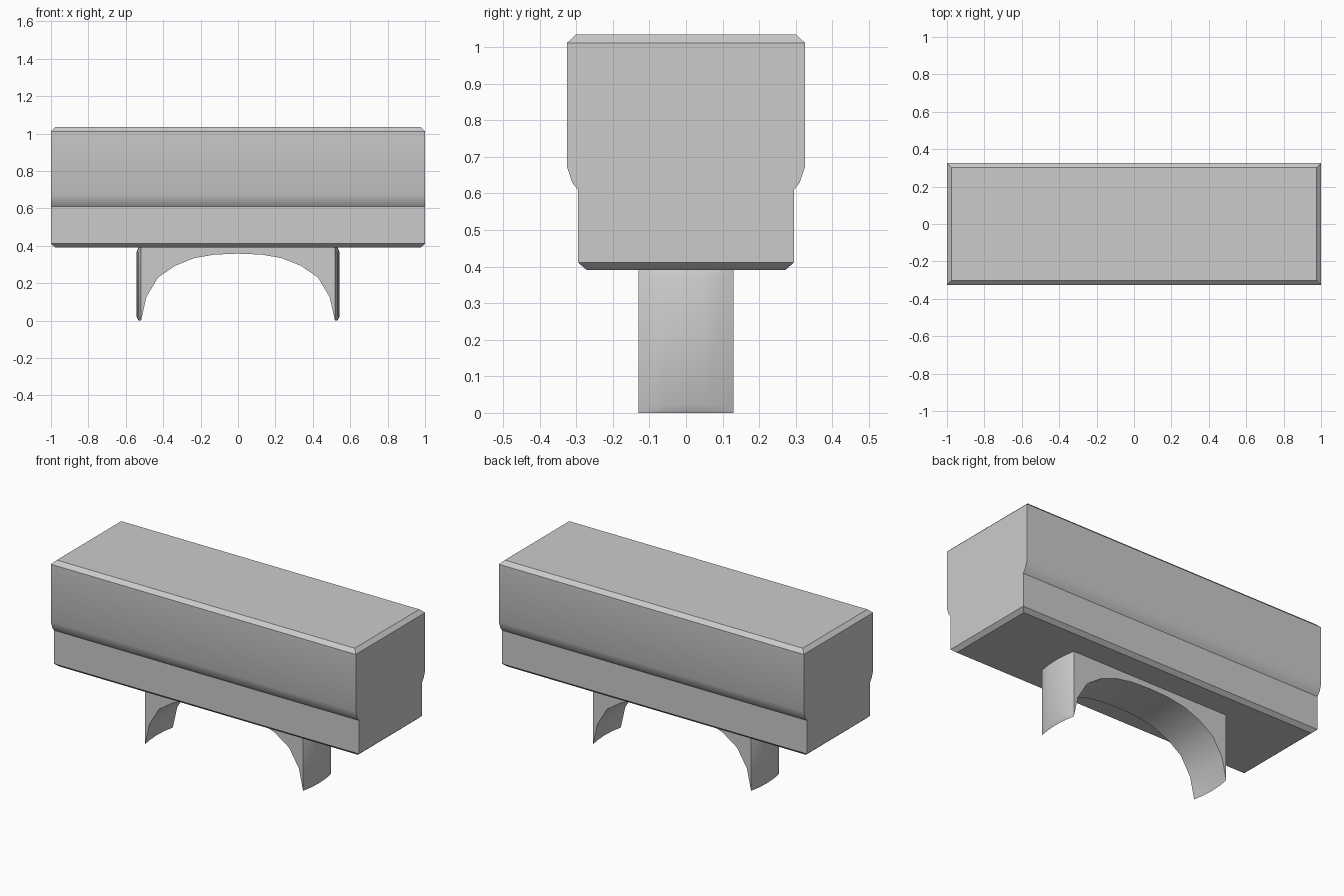
import bpy, bmesh

if "Cube" in bpy.data.objects:
    bpy.data.objects.remove(bpy.data.objects["Cube"])


def finish(name, bm):
    bmesh.ops.recalc_face_normals(bm, faces=bm.faces)
    mesh = bpy.data.meshes.new(name)
    bm.to_mesh(mesh)
    bm.free()
    obj = bpy.data.objects.new(name, mesh)
    bpy.context.collection.objects.link(obj)
    bpy.ops.object.select_all(action='DESELECT')
    obj.select_set(True)
    bpy.context.view_layer.objects.active = obj
    bpy.ops.object.shade_smooth_by_angle(angle=0.52)
    return obj


def skin(bm, loops):
    # quads between consecutive closed loops
    for a, b in zip(loops, loops[1:]):
        n = len(a)
        for i in range(n):
            j = (i + 1) % n
            bm.faces.new((a[i], a[j], b[j], b[i]))


# Main body: rectangular levels (half length, half depth, height)
levels = [(0.977, 0.272, 0.391), (1.0, 0.295, 0.411), (1.0, 0.295, 0.609),
          (1.0, 0.311, 0.63), (1.0, 0.325, 0.672), (1.0, 0.325, 1.012),
          (0.977, 0.302, 1.034)]
bm = bmesh.new()
rings = [[bm.verts.new((sx * hx, sy * hy, z))
          for sx, sy in ((-1, -1), (1, -1), (1, 1), (-1, 1))]
         for hx, hy, z in levels]
skin(bm, rings)
bm.faces.new(rings[0])
bm.faces.new(rings[-1])
finish("body", bm)

# Arched mount: sections along depth with bowed, bevelled outer ends
arch_half = [(0.49, 0.126), (0.427, 0.231), (0.335, 0.294),
             (0.235, 0.334), (0.125, 0.353)]
HALF, INSET, TOP = 0.13, 0.105, 0.391
bm = bmesh.new()
sections = []
for t in (-1, -0.5, 0, 0.5, 1):
    rim = 0.532 - 0.014 * t * t
    panel = 0.543 - 0.012 * t * t
    right = [(rim, 0.0)] + arch_half
    arch = [(-x, z) for x, z in right] + [(0, 0.358)] + right[::-1]
    points = [(x, t * HALF, z) for x, z in arch]
    points += [(panel, t * INSET, 0.022), (panel, t * INSET, 0.367),
               (rim, t * HALF, TOP), (-rim, t * HALF, TOP),
               (-panel, t * INSET, 0.367), (-panel, t * INSET, 0.022)]
    sections.append([bm.verts.new(p) for p in points])
skin(bm, sections)
for s in (sections[0], sections[-1]):
    bm.faces.new(s[:13] + [s[15], s[16]])
    bm.faces.new((s[12], s[13], s[14], s[15]))
    bm.faces.new((s[0], s[16], s[17], s[18]))
finish("arched_mount", bm)
